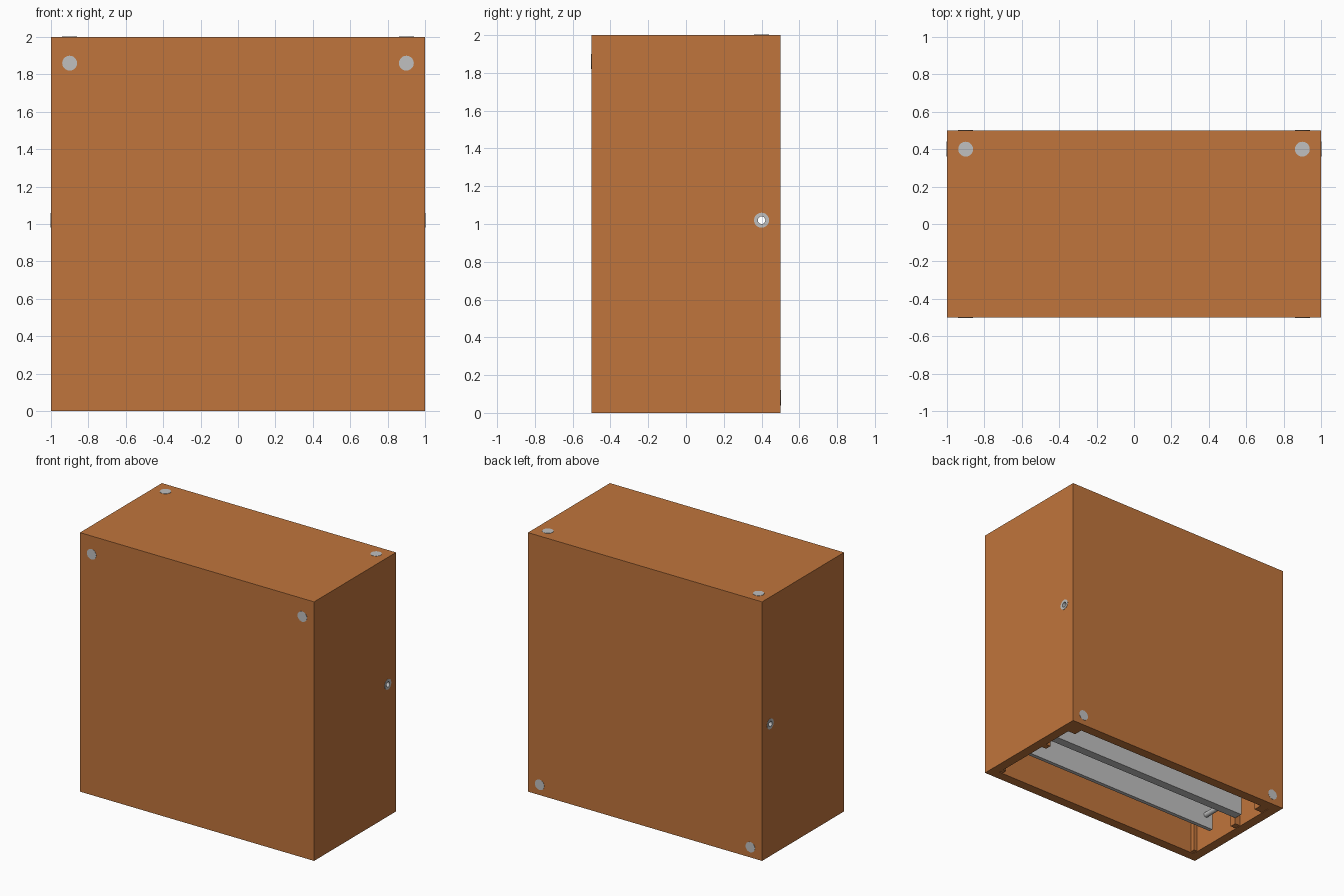
import bpy, bmesh, math
from mathutils import Vector

old = bpy.data.objects.get("Cube")
if old:
    bpy.data.objects.remove(old, do_unlink=True)


def material(name, rgb):
    m = bpy.data.materials.new(name)
    m.use_nodes = True
    m.diffuse_color = (*rgb, 1)
    m.node_tree.nodes["Principled BSDF"].inputs["Base Color"].default_value = (*rgb, 1)
    return m


WOOD = material("warm brown wood", (0.53, 0.178, 0.045))
METAL = material("light grey metal", (0.53, 0.53, 0.53))


def finish(name, bm, mat):
    bmesh.ops.recalc_face_normals(bm, faces=bm.faces)
    me = bpy.data.meshes.new(name)
    bm.to_mesh(me)
    bm.free()
    ob = bpy.data.objects.new(name, me)
    bpy.context.collection.objects.link(ob)
    if mat:
        me.materials.append(mat)
    return ob


def box(name, lo, hi, mat):
    bm = bmesh.new()
    bmesh.ops.create_cube(bm, size=1)
    for v in bm.verts:
        v.co = Vector([l + (c + 0.5) * (h - l) for c, l, h in zip(v.co, lo, hi)])
    return finish(name, bm, mat)


def cylinder(name, a, b, r, mat, hole=0):
    """Solid rod from a to b, or an open tube when hole is given."""
    a, b = Vector(a), Vector(b)
    rot = (b - a).to_track_quat('Z', 'Y')
    n = 20
    bm = bmesh.new()
    radii = [(r, a), (r, b)] + ([(hole, b), (hole, a)] if hole else [])
    rings = [[bm.verts.new(p + rot @ Vector((q * math.cos(t * math.tau / n),
                                             q * math.sin(t * math.tau / n), 0)))
              for t in range(n)] for q, p in radii]
    for k in range(len(rings) if hole else 1):
        r0, r1 = rings[k], rings[(k + 1) % len(rings)]
        for i in range(n):
            j = (i + 1) % n
            bm.faces.new((r0[i], r0[j], r1[j], r1[i]))
    if not hole:
        bm.faces.new(rings[0])
        bm.faces.new(rings[1])
    return finish(name, bm, mat)


def apply_modifiers(ob):
    bpy.context.view_layer.update()
    dg = bpy.context.evaluated_depsgraph_get()
    me = bpy.data.meshes.new_from_object(ob.evaluated_get(dg))
    ob.modifiers.clear()
    ob.data = me


T = 0.075               # wall thickness
IX, IY, IZ = 1 - T, 0.5 - T, 2 - T
HOLE_Y, HOLE_Z = 0.4, 1.02

# Cabinet shell, open underneath
bm = bmesh.new()
bmesh.ops.create_cube(bm, size=1)
for v in bm.verts:
    v.co = Vector((v.co.x * 2, v.co.y, (v.co.z + 0.5) * 2))
bmesh.ops.delete(bm, geom=[f for f in bm.faces if f.normal.z < -0.5], context='FACES')
shell = finish("cabinet_shell", bm, WOOD)
solid = shell.modifiers.new("walls", 'SOLIDIFY')
solid.thickness = T
solid.offset = -1
solid.use_even_offset = True

drilled = [shell]
for s, side in ((1, "left"), (-1, "right")):
    def side_box(name, x0, y0, y1, z0, z1):
        xs = sorted((s * x0, s * (IX + 0.002)))
        return box(f"{side}_{name}", (xs[0], y0, z0), (xs[1], y1, z1), WOOD)

    # Upright rails and rear corner posts inside the side walls
    side_box("front_rail", IX - 0.03, -0.42, -0.385, 0.004, IZ)
    side_box("middle_rail", IX - 0.045, 0.05, 0.1, 0.004, IZ)
    drilled.append(side_box("rear_post", IX - 0.07, 0.35, IY + 0.002, 0.004, IZ))

    # Round plugs on front, back and top
    x = 0.9 * s
    cylinder(f"{side}_front_plug", (x, -0.502, 1.86), (x, -0.46, 1.86), 0.04, METAL)
    cylinder(f"{side}_back_plug", (x, 0.46, 0.08), (x, 0.502, 0.08), 0.04, METAL)
    cylinder(f"{side}_top_plug", (x, 0.4, 1.96), (x, 0.4, 2.002), 0.04, METAL)

    # Sleeve lining the side hole
    cylinder(f"{side}_hole_sleeve", (s * 0.855, HOLE_Y, HOLE_Z),
             (s * 1.002, HOLE_Y, HOLE_Z), 0.04, METAL, hole=0.02)

    # Short pin on the front inner panel
    cylinder(f"{side}_panel_pin", (s * 0.82, -0.17, 0.17), (s * 0.82, -0.02, 0.17), 0.02, METAL)

# Drill the side holes through the shell and posts
cutter = cylinder("hole_cutter", (-1.2, HOLE_Y, HOLE_Z), (1.2, HOLE_Y, HOLE_Z), 0.039, None)
cutter.hide_render = True
for ob in drilled:
    cut = ob.modifiers.new("side_hole", 'BOOLEAN')
    cut.operation = 'DIFFERENCE'
    cut.solver = 'EXACT'
    cut.object = cutter
    apply_modifiers(ob)
bpy.data.objects.remove(cutter, do_unlink=True)

# Upright metal panels hanging inside
box("front_inner_panel", (-0.88, -0.19, 0.07), (0.88, -0.16, IZ), METAL)
box("rear_inner_panel", (-0.88, 0.102, 0.05), (0.88, 0.17, IZ), METAL)
